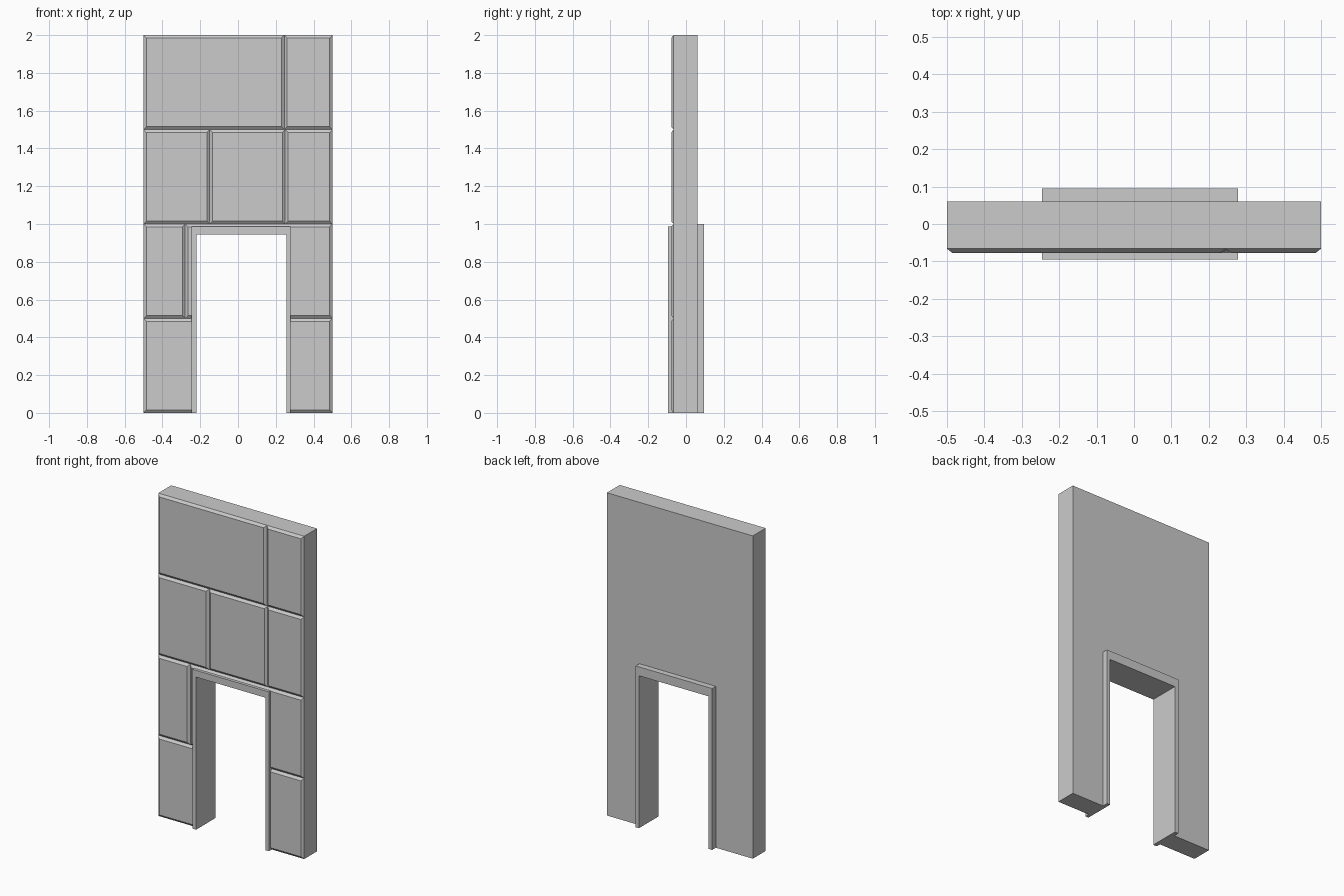
import bpy
import bmesh

cube = bpy.data.objects.get("Cube")
if cube:
    bpy.data.objects.remove(cube, do_unlink=True)

grey = bpy.data.materials.new("stone_grey")
grey.use_nodes = True
grey.diffuse_color = (0.6, 0.6, 0.6, 1)
grey.node_tree.nodes["Principled BSDF"].inputs["Base Color"].default_value = (0.6, 0.6, 0.6, 1)

WALL_FRONT, WALL_BACK, STONE_FRONT = -0.066, 0.06, -0.078
BEVEL = 0.015


def finish(name, bm):
    bmesh.ops.recalc_face_normals(bm, faces=bm.faces)
    mesh = bpy.data.meshes.new(name)
    bm.to_mesh(mesh)
    bm.free()
    mesh.materials.append(grey)
    obj = bpy.data.objects.new(name, mesh)
    bpy.context.collection.objects.link(obj)
    return obj


def extrude_profile(name, points, y0, y1):
    """Extrude an x/z outline from y0 to y1."""
    bm = bmesh.new()
    face = bm.faces.new([bm.verts.new((x, y0, z)) for x, z in points])
    moved = bmesh.ops.extrude_face_region(bm, geom=[face])["geom"]
    bmesh.ops.translate(bm, vec=(0, y1 - y0, 0),
                        verts=[v for v in moved if isinstance(v, bmesh.types.BMVert)])
    return finish(name, bm)


def arch(name, outer, inner, y0, y1):
    """U-shaped outline; outer and inner are (left, right, top)."""
    (a, b, t), (c, d, u) = outer, inner
    return extrude_profile(name, [(a, 0), (a, t), (b, t), (b, 0),
                                  (d, 0), (d, u), (c, u), (c, 0)], y0, y1)


def stone(name, x0, x1, z0, z1):
    """Raised block with chamfered front edges."""
    bm = bmesh.new()
    rings = []
    for y, b in ((WALL_FRONT, 0), (STONE_FRONT, BEVEL)):
        rings.append([bm.verts.new((x, y, z)) for x, z in (
            (x0 + b, z0 + b), (x1 - b, z0 + b), (x1 - b, z1 - b), (x0 + b, z1 - b))])
    for ring in rings:
        bm.faces.new(ring)
    for i in range(4):
        j = (i + 1) % 4
        bm.faces.new((rings[0][i], rings[0][j], rings[1][j], rings[1][i]))
    return finish(name, bm)


# Wall slab with the doorway
hole = (-0.235, 0.268, 0.965)
arch("wall", (-0.5, 0.5, 2), hole, WALL_FRONT, WALL_BACK)

# Facing stones, one list of joints per course
courses = [(-0.5, 0.5), (-0.5, -0.28, 0.5), (-0.5, -0.15, 0.25, 0.5), (-0.5, 0.245, 0.5)]
stones = []
for row, joints in enumerate(courses):
    for col, (x0, x1) in enumerate(zip(joints, joints[1:])):
        stones.append((row, stone(f"stone_{row + 1}_{col + 1}", x0, x1, row / 2, row / 2 + 0.5)))

# Cut the doorway through the two lower courses
left, right, top = hole
cutter = extrude_profile("doorway_cutter", [(left, -0.1), (left, top), (right, top), (right, -0.1)],
                         -0.2, 0.2)
cutter.hide_render = True
for row, obj in stones:
    if row < 2:
        mod = obj.modifiers.new("doorway", 'BOOLEAN')
        mod.operation = 'DIFFERENCE'
        mod.solver = 'EXACT'
        mod.object = cutter
        bpy.context.view_layer.objects.active = obj
        bpy.ops.object.modifier_apply(modifier=mod.name)
bpy.data.objects.remove(cutter, do_unlink=True)

# Door frame, slightly taller at the back
opening = (-0.221, 0.256, 0.945)
arch("door_frame_front", (-0.246, 0.278, 0.987), opening, -0.0945, 0)
arch("door_frame_back", (-0.246, 0.278, 1.0), opening, 0, 0.0955)
